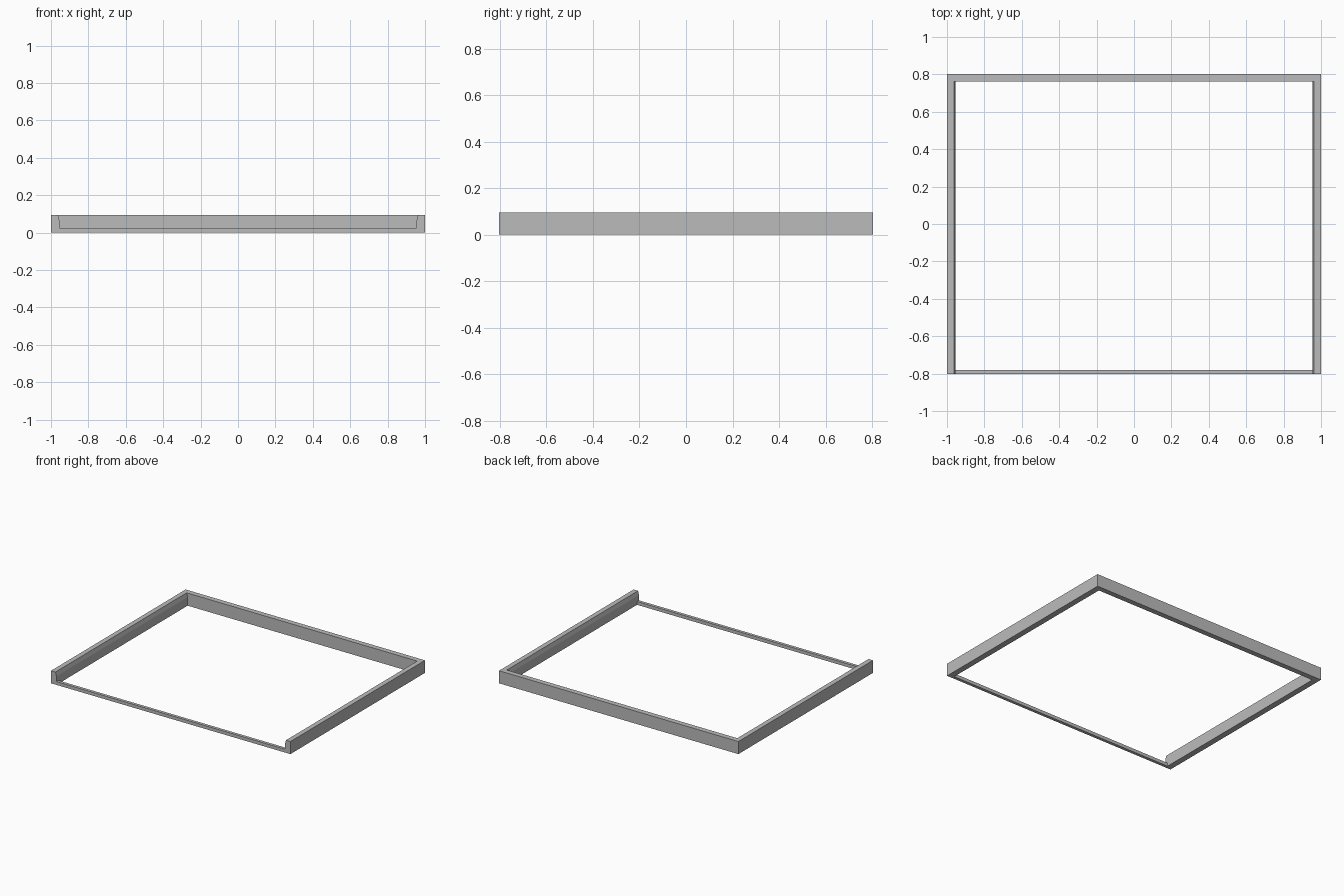
import bpy
import bmesh

cube = bpy.data.objects.get("Cube")
if cube:
    bpy.data.objects.remove(cube, do_unlink=True)

HALF_X, HALF_Y, HEIGHT = 1.0, 0.803, 0.095
INNER_X = 0.955   # inner wall of the side rails
TOP_X = 0.963     # inner top edge of the side rails, slightly set back

grey = bpy.data.materials.new("plain_grey")
grey.use_nodes = True
colour = (0.5, 0.5, 0.5, 1)
grey.diffuse_color = colour
grey.node_tree.nodes["Principled BSDF"].inputs["Base Color"].default_value = colour


def extrude_profile(name, points, offset):
    """Close a profile into a face and sweep it along an offset."""
    bm = bmesh.new()
    face = bm.faces.new([bm.verts.new(p) for p in points])
    swept = bmesh.ops.extrude_face_region(bm, geom=[face], use_keep_orig=True)
    moved = [v for v in swept["geom"] if isinstance(v, bmesh.types.BMVert)]
    bmesh.ops.translate(bm, verts=moved, vec=offset)
    bmesh.ops.recalc_face_normals(bm, faces=bm.faces)
    mesh = bpy.data.meshes.new(name)
    bm.to_mesh(mesh)
    bm.free()
    mesh.materials.append(grey)
    obj = bpy.data.objects.new(name, mesh)
    bpy.context.collection.objects.link(obj)
    return obj


def cross_rail(name, half_length, y0, y1, height):
    """Straight rectangular rail running left to right."""
    section = [(y0, 0), (y1, 0), (y1, height), (y0, height)]
    extrude_profile(name, [(-half_length, y, z) for y, z in section],
                    (2 * half_length, 0, 0))


# Side rails with a slanted upper inner edge
side_profile = [(HALF_X, 0), (HALF_X, HEIGHT), (TOP_X, HEIGHT),
                (INNER_X, 0.065), (INNER_X, 0)]
for side, name in ((1, "left_rail"), (-1, "right_rail")):
    extrude_profile(name, [(side * x, -HALF_Y, z) for x, z in side_profile],
                    (0, 2 * HALF_Y, 0))

# Tall rear rail and low front sill
cross_rail("rear_rail", TOP_X, 0.763, HALF_Y, HEIGHT)
cross_rail("front_sill", INNER_X, -HALF_Y, -0.78, 0.025)
